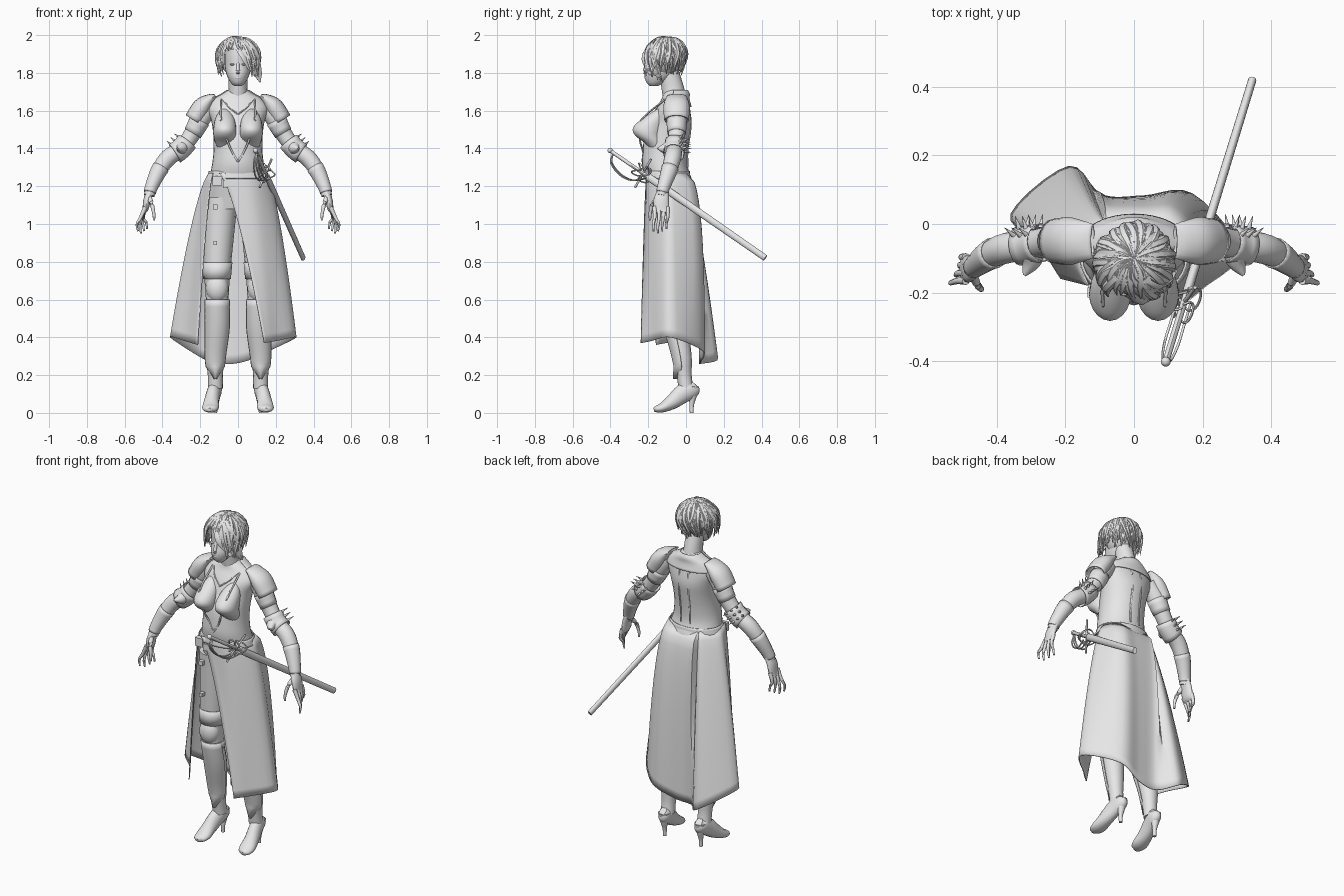
import bpy, bmesh, random
from math import sin, cos, pi, radians
from mathutils import Vector, Matrix
from mathutils.bvhtree import BVHTree

random.seed(4)
if "Cube" in bpy.data.objects:
    bpy.data.objects.remove(bpy.data.objects["Cube"])

colour = (.8, .8, .8, 1)
grey = bpy.data.materials.new("plain grey")
grey.use_nodes = True
grey.diffuse_color = colour
grey.node_tree.nodes["Principled BSDF"].inputs["Base Color"].default_value = colour
parts = []
UP = Vector((0, 0, 1))
SLANT = Vector((.35, .5, .8))


def finish(name, bm, mirror=False, thickness=0):
    """Turn the bmesh into an object, optionally thickened and mirrored."""
    bmesh.ops.recalc_face_normals(bm, faces=bm.faces)
    mesh = bpy.data.meshes.new(name)
    bm.to_mesh(mesh)
    bm.free()
    mesh.materials.append(grey)
    obj = bpy.data.objects.new(name, mesh)
    bpy.context.collection.objects.link(obj)
    if thickness:
        obj.modifiers.new("thickness", 'SOLIDIFY').thickness = thickness
    if mirror:
        obj.modifiers.new("other side", 'MIRROR').use_mirror_merge = False
    parts.append(obj)


def spline(points, steps):
    """Smooth curve through points of any dimension."""
    p = [Vector(q) for q in points]
    p = [2 * p[0] - p[1]] + p + [2 * p[-1] - p[-2]]
    out = []
    for before, start, end, after in zip(p, p[1:], p[2:], p[3:]):
        lead, trail = (end - before) / 2, (after - start) / 2
        for i in range(steps):
            t = i / steps
            ease = t * t * (3 - 2 * t)
            out.append(start.lerp(end, ease) + lead * t * (1 - t) ** 2 - trail * t * t * (1 - t))
    return out + [p[-2]]


def skin(bm, rows, wrap=False):
    """Quads between equal rows of vertices."""
    n = len(rows[0])
    for a, b in zip(rows, rows[1:]):
        for k in range(n if wrap else n - 1):
            j = (k + 1) % n
            bm.faces.new((a[k], a[j], b[j], b[k]))


def loft(bm, sections, n=16, steps=4, ref=(0, 1, 0), flat=False, arc=(0, 360), cap=True):
    """Sections (x, y, z, radius, optional second radius) along a path."""
    s = spline([(*q[:4], q[-1]) for q in sections], steps)
    full = arc[1] - arc[0] == 360
    rows, last = [], len(s) - 1
    for i, q in enumerate(s):
        tangent = UP
        if not flat:
            ahead, behind = s[min(i + 1, last)], s[max(i - 1, 0)]
            tangent = (Vector(ahead[:3]) - Vector(behind[:3])).normalized()
        side = Vector(ref)
        v = (side - tangent * side.dot(tangent)).normalized()
        u = v.cross(tangent)
        row = []
        for k in range(n):
            angle = radians(arc[0] + (arc[1] - arc[0]) * k / (n if full else n - 1))
            offset = u * cos(angle) * max(q[3], .001) + v * sin(angle) * max(q[4], .001)
            row.append(bm.verts.new(Vector(q[:3]) + offset))
        rows.append(row)
    skin(bm, rows, full)
    if cap and full:
        bm.faces.new(rows[0])
        bm.faces.new(rows[-1])


def tube(bm, points, radius, end=1, ref=SLANT, n=8):
    """Round tube whose radius changes evenly to radius * end."""
    last = len(points) - 1
    loft(bm, [(*p, radius * (1 + (end - 1) * i / last)) for i, p in enumerate(points)], n, 3, ref)


def ball(bm, place, radii):
    bmesh.ops.create_uvsphere(bm, u_segments=20, v_segments=12, radius=1,
                              matrix=Matrix.LocRotScale(Vector(place), None, Vector(radii)))


def single(name, sections, mirror=False, thickness=0, **options):
    bm = bmesh.new()
    loft(bm, sections, **options)
    finish(name, bm, mirror, thickness)


def sleeve(name, limb, first, last, gap, tip=(), **options):
    """Open shell that follows part of a limb at a small gap."""
    shell = [(*q[:3], q[3] + gap, q[4] + gap) for q in limb[first:last + 1]]
    single(name, shell + list(tip), True, .004, steps=1, cap=False, **options)


# Torso with bust
bm = bmesh.new()
loft(bm, [(0, -.07, 1.08, .16, .1), (0, -.08, 1.2, .16, .12), (0, -.11, 1.3, .14, .12), (0, -.11, 1.38, .13, .12),
          (0, -.1, 1.46, .13, .12), (0, -.08, 1.54, .14, .11), (0, -.07, 1.61, .16, .09),
          (0, -.06, 1.66, .13, .07), (0, -.06, 1.69, .08, .06), (0, -.06, 1.71, .05)], n=28, flat=True)
for x in (-.07, .07):
    loft(bm, [(x, -.13, 1.61, .02), (x, -.17, 1.56, .05, .06), (x, -.2, 1.51, .06, .08), (x, -.2, 1.47, .06, .07),
              (x, -.17, 1.43, .05), (x, -.14, 1.38, .03)], n=20, flat=True)
body = BVHTree.FromBMesh(bm)
finish("torso", bm)


def on_body(points, way=1):
    """Points on the torso surface, on the front (1) or back (-1)."""
    return [body.ray_cast(Vector((x, -way, z)), Vector((0, way, 0)))[0] for x, z in points]


# Vest edges, chain, back seams and collar
bm = bmesh.new()
tube(bm, on_body([(.09, 1.66), (.09, 1.55), (.06, 1.45), (.03, 1.38), (0, 1.33)]), .005)
tube(bm, on_body([(.08, 1.66), (.05, 1.62), (0, 1.58)]), .004)
tube(bm, on_body([(.03, 1.62), (.03, 1.5), (.03, 1.4), (.03, 1.3)], -1), .005)
finish("vest_trim", bm, True)
single("collar", [(0, -.06, 1.62, .16, .09), (0, -.06, 1.66, .14, .08), (0, -.05, 1.69, .09, .07),
                  (0, -.05, 1.71, .06)], n=28, flat=True, arc=(-15, 195), cap=False, thickness=.006)

# Neck, head and face
single("neck", [(0, -.06, 1.66, .06), (0, -.07, 1.72, .05, .06), (0, -.09, 1.82, .05)], flat=True)
bm = bmesh.new()
loft(bm, [(0, -.17, 1.73, .02), (0, -.16, 1.75, .04, .05), (0, -.14, 1.79, .06, .08), (0, -.12, 1.84, .07, .09),
          (0, -.12, 1.9, .07, .09), (0, -.12, 1.95, .06, .08), (0, -.12, 1.98, .03)], n=24, flat=True)
tube(bm, [(0, -.2, 1.86), (0, -.22, 1.81), (0, -.21, 1.8)], .008, 1.4, ref=UP)
ball(bm, (0, -.21, 1.775), (.02, .01, .008))
for side in (-1, 1):
    ball(bm, (.03 * side, -.2, 1.845), (.013, .01, .006))
finish("head", bm)

# Hair: scalp cap with the face cut open, tapered locks from the crown, and a swept fringe
bm = bmesh.new()
ball(bm, (0, -.115, 1.88), (.1, .1, .1))
centres = {f: f.calc_center_median() for f in bm.faces}
bare = [f for f, c in centres.items() if c.z < 1.8 or (c.y < -.15 and c.z < 1.92)]
bmesh.ops.delete(bm, geom=bare, context='FACES')
count = 120
for i in range(count):
    a = 2 * pi * i / count + random.uniform(-.15, .15)
    forward = -sin(a)
    if forward > .73:
        end = random.uniform(1, 1.25)
    else:
        end = random.uniform(1.7, 2.8 if forward > 0 else 2.6)
    size, swirl, tuck = random.uniform(.95, 1.08), random.uniform(-.2, .9), random.uniform(-.05, .25)
    lock = []
    for k in range(6):
        t = k / 5
        polar = end * t
        b = a + swirl * (t - 1) + random.uniform(-.06, .06)
        out = .11 * sin(min(polar, pi / 2)) * (1 - tuck * max(0, polar - pi / 2)) * size
        width = .002 + .013 * sin(pi * t ** .8)
        lock.append((out * cos(b), out * sin(b) - .115 + .015 * cos(polar),
                     1.88 + .109 * cos(polar), width, width * .65))
    loft(bm, lock, 6, 2, ref=(cos(a), sin(a), 1))
count = 16
for i in range(count):
    s, j = i / count, random.uniform(-.01, .01)
    path = [(-.03 + .04 * s, -.1, 1.98), (-.02 + .07 * s, -.17, 1.97), (.09 * s, -.21 + .03 * s, 1.93 + j),
            (.03 + .08 * s, -.23 + .07 * s, 1.88 + j), (.06 + .06 * s + j, -.21 + .08 * s, 1.83 - .04 * s),
            (.08 + .04 * s, -.2 + .08 * s, 1.8 - .05 * s + j)]
    loft(bm, [(*p, .003 + .011 * sin(pi * k / 5), .008 - .0015 * k) for k, p in enumerate(path)],
         6, 2, ref=(.2, -1, .6))
finish("hair", bm)

# Arms with the plates and guards that follow them
arm = spline([(*q, q[-1]) for q in (
    (.14, -.05, 1.63, .045), (.19, -.05, 1.57, .052), (.24, -.05, 1.48, .045), (.3, -.06, 1.4, .042),
    (.37, -.07, 1.35, .045), (.42, -.09, 1.28, .04), (.46, -.12, 1.19, .03), (.47, -.13, 1.15, .028))], 4)
single("arm", arm, True, steps=1)
single("shoulder_plate", [(.12, -.05, 1.68, .01, .05), (.15, -.05, 1.66, .03, .06), (.19, -.05, 1.62, .05, .07),
                          (.235, -.05, 1.55, .05, .065)], True, .006, cap=False)
sleeve("upper_arm_plate", arm, 5, 8, .004)
sleeve("elbow_cuff", arm, 10, 14, .014)
sleeve("forearm_guard", arm, 19, 26, .004)

# Pointed front wing and spikes on each elbow cuff
bm = bmesh.new()
loft(bm, [(.3, -.07, 1.41, .04), (.3, -.11, 1.4, .03), (.32, -.15, 1.4, .005)], 12, 3, ref=UP)
for row in (-1, 0, 1):
    base = Vector((.3, -.06, 1.41)) + Vector((.02, 0, -.02)) * row
    for angle in (-.2, .4, 1):
        d = Vector((.75 * sin(angle), cos(angle), .65 * sin(angle)))
        tube(bm, [base + d * .05, base + d * .09], .008, .1)
finish("elbow_spikes", bm, True)

# Hands
bm = bmesh.new()
loft(bm, [(.46, -.12, 1.18, .02, .03), (.48, -.13, 1.13, .02, .04), (.49, -.13, 1.08, .016, .04),
          (.5, -.13, 1.06, .01, .04)])
for i in range(4):
    y, tip, drop = .023 * i - .166, .535 - .016 * i, .012 * abs(i - 1)
    tube(bm, [(.49, y, 1.09), (.515 - .004 * i, y, 1.035), (tip, y - .006, .985 + drop),
              (tip - .006, y - .006, .95 + drop)], .012, .4)
tube(bm, [(.47, -.15, 1.14), (.455, -.18, 1.1), (.445, -.19, 1.05), (.445, -.19, 1.02)], .014, .4)
finish("hand", bm, True)

# Legs with bands, boot tops and shin guards that follow them
leg = spline([(*q, q[-1]) for q in (
    (.09, -.08, 1.14, .09), (.1, -.08, .95, .08), (.11, -.08, .75, .07), (.11, -.08, .6, .06),
    (.11, -.05, .45, .06), (.12, -.02, .3, .05), (.12, -.01, .2, .04), (.12, 0, .13, .04))], 4)
single("leg", leg, True, steps=1, flat=True)
sleeve("thigh_band", leg, 7, 9, .006, flat=True)
sleeve("boot_top", leg, 12, 13, .006, flat=True)
sleeve("shin_guard", leg, 12, 22, .008, [(.12, -.02, .18, .01, .05)], flat=True, arc=(190, 350))
bm = bmesh.new()
ball(bm, (.11, -.11, .66), (.06, .05, .075))
finish("knee_guard", bm, True)

# High heeled shoes
bm = bmesh.new()
loft(bm, [(.12, .05, .15, .02, .03), (.12, .03, .13, .035, .05), (.13, -.02, .1, .037, .05), (.14, -.07, .06, .04),
          (.145, -.12, .03, .045, .027), (.15, -.155, .02, .034, .018), (.15, -.17, .016, .01)], ref=UP)
loft(bm, [(.12, .035, .14, .034), (.12, .035, .08, .02), (.12, .03, .04, .012), (.12, .03, 0, .01)],
     12, 3, flat=True)
finish("shoe", bm, True)

# Long coat skirt: waist point and hem point of each fold, left front edge to right front edge
folds = [((-.1, -.21), (.14, -.24, .37)), ((.06, -.2), (.2, -.19, .38)), ((.155, -.09), (.31, -.08, .4)),
         ((.11, -.01), (.17, .09, .33)), ((.03, 0), (.03, .08, .27)), ((-.07, 0), (-.09, .08, .26)),
         ((-.1, -.01), (-.19, .17, .29)), ((-.15, -.08), (-.36, .03, .4)), ((-.155, -.13), (-.28, -.06, .38)),
         ((-.135, -.18), (-.215, -.16, .36))]
bm = bmesh.new()
rows = []
for x, y, hem_x, hem_y, hem_z in spline([waist + hem for waist, hem in folds], 5):
    hips = .11 if 0 < hem_y < .1 and y > -.05 else 0
    row = []
    for k in range(21):
        drop = k / 20
        f = drop ** .7
        row.append(bm.verts.new((x + (hem_x - x) * f, y + (hem_y - y) * f + hips * f ** .5 * (1 - f),
                                 1.27 + (hem_z - 1.27) * drop)))
    rows.append(row)
skin(bm, rows)
finish("skirt", bm, thickness=.005)

# Belt and hip pouches
single("belt", [(0, -.1, 1.24, .166, .125), (0, -.1, 1.28, .155, .12)],
       n=32, flat=True, cap=False, thickness=.006)
bm = bmesh.new()
for x, y, z, w in ((-.11, -.2, 1.23, .05), (-.06, -.2, 1.21, .04), (-.12, -.17, 1.09, .025), (-.12, -.17, .9, .02)):
    bmesh.ops.create_cube(bm, size=1, matrix=Matrix.LocRotScale(Vector((x, y, z)), None, Vector((w, .03, w))))
finish("buckles_and_pouches", bm)

# Sword in its scabbard
start, axis = Vector((.09, -.41, 1.395)), Vector((.255, .83, -.575))
along = axis.normalized()
high = (UP - along * along.z).normalized()
wide = along.cross(high)


def at(t, h=0, w=0):
    return start + axis * t + high * h + wide * w


single("scabbard", [(*at(.25), .014, .02), (*at(1), .012, .017)], steps=8, ref=UP)
bm = bmesh.new()
tube(bm, [at(.02), at(.25)], .01, ref=UP)
ball(bm, at(.01), (.014, .014, .014))
tube(bm, [at(.22, h, h * .2) for h in (-.09, 0, .09)], .006)
for t, r in ((.19, .032), (.24, .042)):
    tube(bm, [at(t + .02 * sin(k), r * cos(k * pi / 6), r * sin(k * pi / 6)) for k in range(13)], .004)
for w in (-.02, 0, .02):
    tube(bm, [at(.03), at(.05, -.05, w * .6), at(.12, -.075, w), at(.19, -.065, w), at(.24, -.02, w)], .004)
finish("sword_hilt", bm)

# Smooth shading with sharp edges kept
bpy.ops.object.select_all(action='DESELECT')
for obj in parts:
    obj.select_set(True)
bpy.context.view_layer.objects.active = parts[0]
bpy.ops.object.shade_smooth_by_angle(angle=radians(45))
